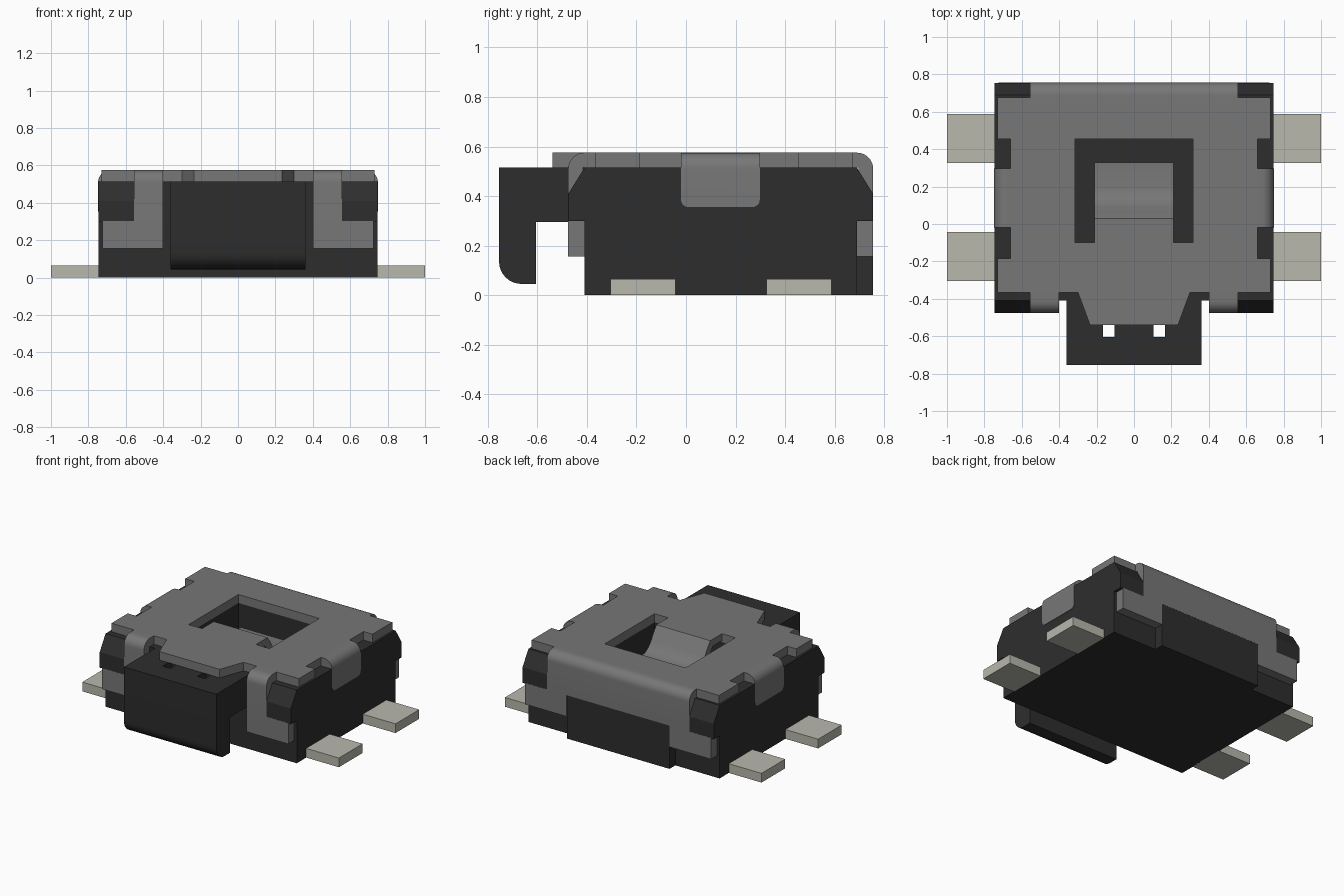
import bpy, bmesh, math

if "Cube" in bpy.data.objects:
    bpy.data.objects.remove(bpy.data.objects["Cube"], do_unlink=True)


def material(name, color):
    m = bpy.data.materials.new(name)
    m.use_nodes = True
    rgba = (*color, 1)
    m.diffuse_color = rgba
    bsdf = next(n for n in m.node_tree.nodes if n.type == 'BSDF_PRINCIPLED')
    bsdf.inputs["Base Color"].default_value = rgba
    return m


BLACK = material("black plastic", (0.027, 0.027, 0.027))
STEEL = material("grey steel", (0.184, 0.184, 0.184))
TIN = material("pale tin", (0.48, 0.48, 0.42))


def prism(name, pts, axis, a, b, mat):
    """Extrude a 2D profile along an axis; profile is (y,z), (x,z) or (x,y)."""
    place = {'x': lambda p, t: (t, p[0], p[1]),
             'y': lambda p, t: (p[0], t, p[1]),
             'z': lambda p, t: (p[0], p[1], t)}[axis]
    bm = bmesh.new()
    low = [bm.verts.new(place(p, a)) for p in pts]
    high = [bm.verts.new(place(p, b)) for p in pts]
    bm.faces.new(low)
    bm.faces.new(high)
    n = len(pts)
    for i in range(n):
        j = (i + 1) % n
        bm.faces.new((low[i], low[j], high[j], high[i]))
    bmesh.ops.recalc_face_normals(bm, faces=bm.faces)
    me = bpy.data.meshes.new(name)
    bm.to_mesh(me)
    bm.free()
    me.materials.append(mat)
    ob = bpy.data.objects.new(name, me)
    bpy.context.collection.objects.link(ob)
    return ob


def box(name, x0, x1, y0, y1, z0, z1, mat):
    return prism(name, [(x0, y0), (x1, y0), (x1, y1), (x0, y1)], 'z', z0, z1, mat)


def activate(ob):
    bpy.ops.object.select_all(action='DESELECT')
    ob.select_set(True)
    bpy.context.view_layer.objects.active = ob


def cut(ob, cutter):
    mod = ob.modifiers.new("cut", 'BOOLEAN')
    mod.operation = 'DIFFERENCE'
    mod.solver = 'EXACT'
    mod.object = cutter
    activate(ob)
    bpy.ops.object.modifier_apply(modifier=mod.name)
    bpy.data.objects.remove(cutter, do_unlink=True)


def smooth(ob):
    activate(ob)
    bpy.ops.object.shade_smooth_by_angle(angle=math.radians(30))


def arc(cx, cz, r, a0, a1, steps=8):
    angles = [math.radians(a0 + (a1 - a0) * i / steps) for i in range(steps + 1)]
    return [(cx + r * math.cos(t), cz + r * math.sin(t)) for t in angles]


TOP, DECK, T = 0.575, 0.515, 0.06


def bend(start, outer, bottom, sign, r=0.065):
    """Sheet profile that runs outwards from start and folds down at outer."""
    pts = [(start, TOP)] + arc(outer - r, TOP - r, r, 90, 0)
    pts += [(outer, bottom), (outer - T, bottom), (outer - T, DECK), (start, DECK)]
    return [(sign * u, z) for u, z in pts]


# Housing with an open pocket under the spring tongue
housing = box("housing", -0.745, 0.745, -0.41, 0.69, 0, DECK, BLACK)
cut(housing, box("pocket", -0.315, 0.315, -0.1, 0.455, 0.3, 0.7, BLACK))
box("housing_back_block", -0.4, 0.4, 0.68, 0.755, 0, 0.305, BLACK)

# Chamfered corner blocks
for s, side in ((-1, "right"), (1, "left")):
    for end, inner, outer in (("front", -0.41, -0.475), ("back", 0.69, 0.755)):
        profile = [(inner, 0.3), (outer, 0.3), (outer, 0.41), (inner, DECK)]
        prism(f"corner_block_{end}_{side}", profile, 'x', s * 0.555, s * 0.745, BLACK)

# Push button: hooked profile with a rounded lower front edge
hook = [(-0.40, DECK), (-0.755, DECK)]
hook += arc(-0.665, 0.135, 0.09, 180, 270)
hook += [(-0.605, 0.045), (-0.605, 0.295), (-0.40, 0.295)]
button = prism("push_button", hook, 'x', -0.36, 0.36, BLACK)
for s in (-1, 1):
    cut(button, box("slot", s * 0.105, s * 0.165, -0.603, -0.5, 0.1, 0.7, BLACK))
smooth(button)

# Flat cover plate: half outline mirrored, then the window is cut out
half = [(0.235, -0.54), (0.30, -0.365), (0.73, -0.365), (0.73, -0.185),
        (0.66, -0.185), (0.66, 0.30), (0.66, 0.455), (0.73, 0.455),
        (0.73, 0.675), (0.555, 0.675)]
outline = half + [(-x, y) for x, y in reversed(half)]
cover = prism("cover_plate", outline, 'z', DECK, TOP, STEEL)
cut(cover, box("window", -0.315, 0.315, -0.1, 0.455, 0.4, 0.7, STEEL))

# Spring tongue curving down inside the window
upper = [(-0.1, TOP), (0.03, TOP), (0.06, 0.535), (0.09, 0.485),
         (0.12, 0.45), (0.155, 0.428), (0.19, 0.42), (0.33, 0.42)]
lower = [(y - 0.03 if 0 < y < 0.19 else y, z - 0.05) for y, z in reversed(upper)]
smooth(prism("spring_tongue", upper + lower, 'x', -0.21, 0.21, STEEL))

# Folded back apron
smooth(prism("back_apron", bend(0.67, 0.756, 0.305, 1), 'x', -0.555, 0.555, STEEL))

for s, side in ((-1, "right"), (1, "left")):
    # Front arms with outward feet
    smooth(prism(f"front_arm_{side}", bend(0.36, 0.476, 0.155, -1), 'x',
                 s * 0.40, s * 0.555, STEEL))
    box(f"front_foot_{side}", s * 0.555, s * 0.725, -0.476, -0.41, 0.155, 0.303, STEEL)
    box(f"back_foot_{side}", s * 0.40, s * 0.725, 0.69, 0.756, 0.155, 0.305, STEEL)

    # Side tabs with rounded lower corners
    tab = prism(f"side_tab_{side}", bend(0.655, 0.748, 0.355, s), 'y', -0.02, 0.298, STEEL)
    bm = bmesh.new()
    bm.from_mesh(tab.data)
    corners = [e for e in bm.edges
               if all(v.co.z < 0.36 for v in e.verts)
               and abs(e.verts[0].co.y - e.verts[1].co.y) < 0.01]
    bmesh.ops.bevel(bm, geom=corners, offset=0.03, segments=4, profile=0.5,
                    affect='EDGES')
    bm.to_mesh(tab.data)
    bm.free()
    smooth(tab)

    # Solder terminals
    for end, y0, y1 in (("front", -0.305, -0.042), ("back", 0.325, 0.588)):
        box(f"terminal_{end}_{side}", s * 0.74, s * 1.0, y0, y1, 0, 0.065, TIN)
